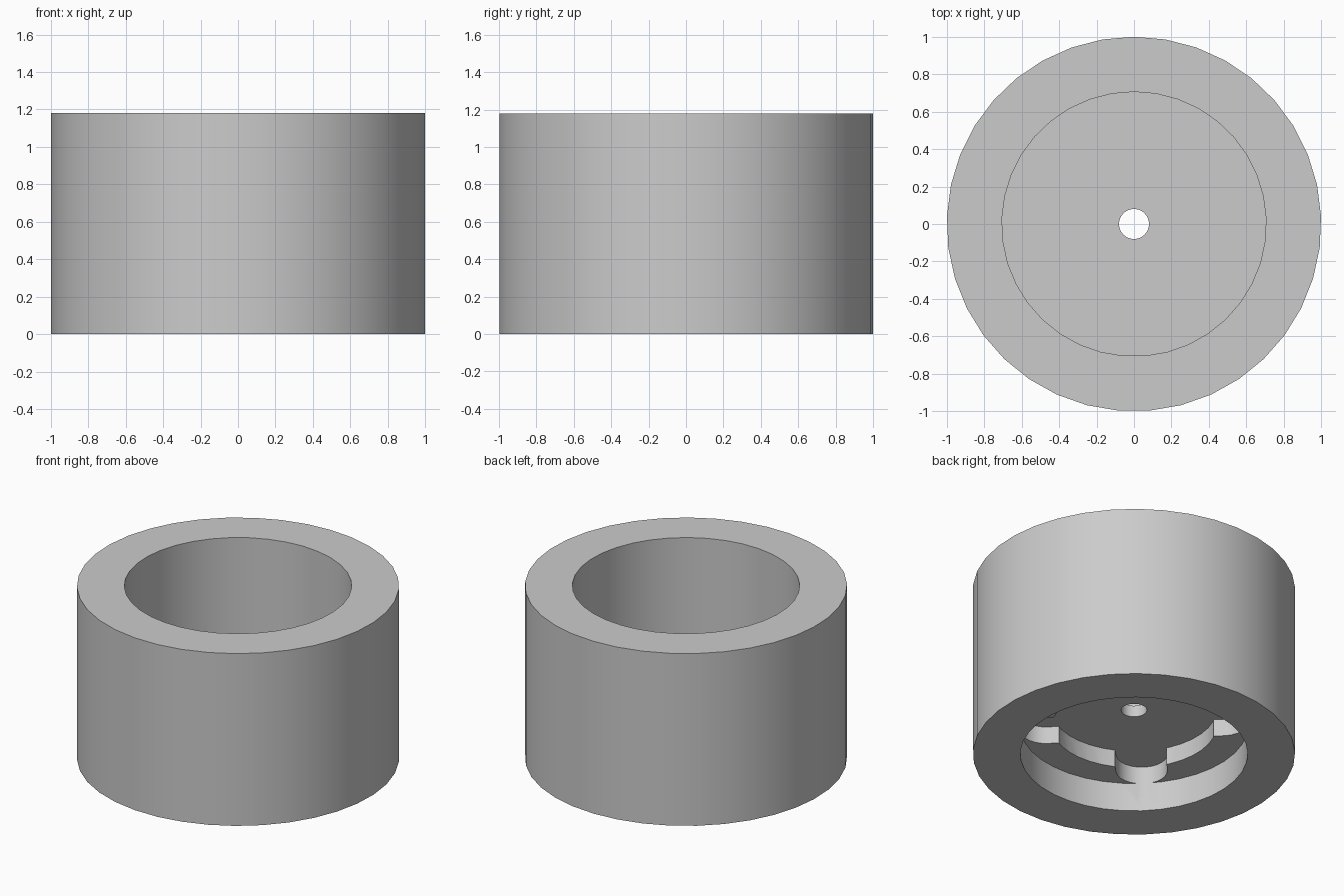
import bpy, bmesh
from math import pi, cos, sin, radians

cube = bpy.data.objects.get("Cube")
if cube:
    bpy.data.objects.remove(cube, do_unlink=True)

HEIGHT = 1.18
SIDES = 37
HUB_R, BORE_R, HOLE_R = 0.784, 0.706, 0.08
WEB_LOW, POCKET_TOP, WEB_HIGH = 0.196, 0.314, 0.392

grey = bpy.data.materials.new("light grey")
grey.use_nodes = True
grey.diffuse_color = (0.6, 0.6, 0.6, 1)
grey.node_tree.nodes["Principled BSDF"].inputs["Base Color"].default_value = (0.6, 0.6, 0.6, 1)


def finish(name, bm):
    """Turn a bmesh into a named object."""
    bmesh.ops.recalc_face_normals(bm, faces=bm.faces)
    mesh = bpy.data.meshes.new(name)
    bm.to_mesh(mesh)
    bm.free()
    mesh.materials.append(grey)
    obj = bpy.data.objects.new(name, mesh)
    bpy.context.collection.objects.link(obj)
    return obj


def lathe(name, profile):
    """Revolve a closed (radius, z) profile about the z axis."""
    bm = bmesh.new()
    rings = []
    for i in range(SIDES):
        a = pi / 2 + 2 * pi * i / SIDES
        rings.append([bm.verts.new((r * cos(a), r * sin(a), z)) for r, z in profile])
    n = len(profile)
    for i in range(SIDES):
        p, q = rings[i], rings[(i + 1) % SIDES]
        for j in range(n):
            k = (j + 1) % n
            bm.faces.new((p[j], q[j], q[k], p[k]))
    return finish(name, bm)


def prism(name, outline, low, high):
    """Extrude a flat outline upward."""
    bm = bmesh.new()
    face = bm.faces.new([bm.verts.new((x, y, low)) for x, y in outline])
    top = bmesh.ops.extrude_face_region(bm, geom=[face])["geom"]
    moved = [v for v in top if isinstance(v, bmesh.types.BMVert)]
    bmesh.ops.translate(bm, verts=moved, vec=(0, 0, high - low))
    return finish(name, bm)


def slot(angle, reach, radius, steps=12):
    """Outline of a round-ended bar through the centre."""
    pts = []
    for end in (0, pi):
        a = angle + end
        for i in range(steps + 1):
            b = a - pi / 2 + pi * i / steps
            pts.append((reach * cos(a) + radius * cos(b), reach * sin(a) + radius * sin(b)))
    return pts


def select(obj):
    bpy.ops.object.select_all(action="DESELECT")
    obj.select_set(True)
    bpy.context.view_layer.objects.active = obj


# Outer tyre
tyre = lathe("tyre", [(HUB_R, 0), (1, 0), (1, HEIGHT), (HUB_R, HEIGHT)])

# Hub: tube with a thick web and an axle hole
hub = lathe("hub", [
    (HOLE_R, WEB_LOW), (BORE_R, WEB_LOW), (BORE_R, 0), (HUB_R, 0),
    (HUB_R, HEIGHT), (BORE_R, HEIGHT), (BORE_R, WEB_HIGH), (HOLE_R, WEB_HIGH)])

# Four-armed pocket in the underside of the web
disc = [(0.51 * cos(2 * pi * i / SIDES), 0.51 * sin(2 * pi * i / SIDES)) for i in range(SIDES)]
outlines = [disc] + [slot(radians(a), 0.55, 0.16) for a in (45, 135)]
for outline in outlines:
    cutter = prism("pocket_cutter", outline, WEB_LOW / 2, POCKET_TOP)
    cutter.hide_render = True
    mod = hub.modifiers.new("pocket", "BOOLEAN")
    mod.operation = "DIFFERENCE"
    mod.solver = "EXACT"
    mod.object = cutter
    select(hub)
    bpy.ops.object.modifier_apply(modifier=mod.name)
    bpy.data.objects.remove(cutter, do_unlink=True)

for part in (tyre, hub):
    select(part)
    bpy.ops.object.shade_smooth_by_angle(angle=radians(30))
